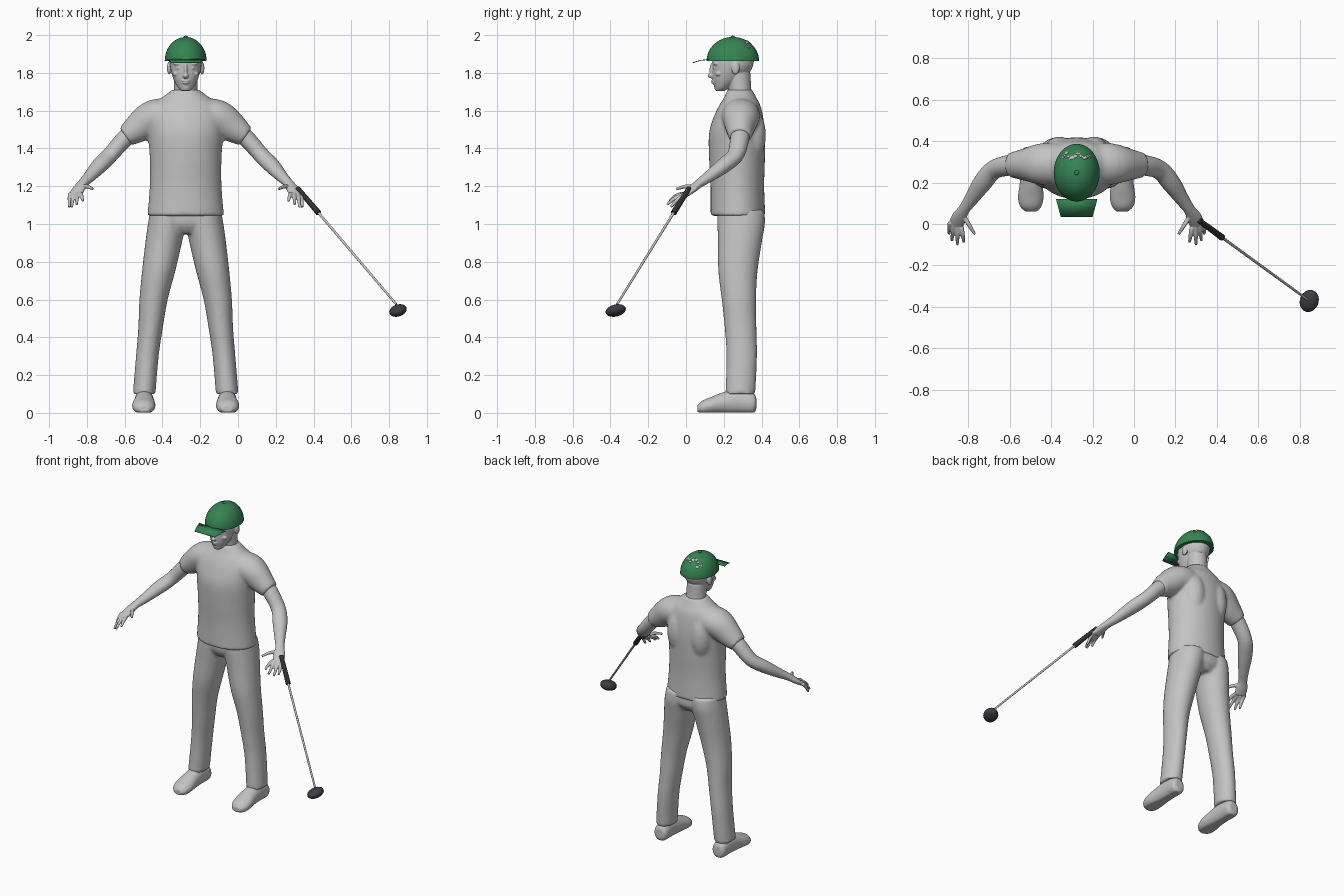
import bpy, bmesh, math, random
from mathutils import Vector, Matrix

if "Cube" in bpy.data.objects:
    bpy.data.objects.remove(bpy.data.objects["Cube"], do_unlink=True)

CX = -0.277  # the figure stands off centre, the club reaches out to its left
X, Y, Z = Vector((1, 0, 0)), Vector((0, 1, 0)), Vector((0, 0, 1))


def material(name, rgb):
    m = bpy.data.materials.new(name)
    m.use_nodes = True
    m.diffuse_color = (*rgb, 1)
    m.node_tree.nodes["Principled BSDF"].inputs["Base Color"].default_value = (*rgb, 1)
    return m


GREY = material("pale_grey", (0.55, 0.55, 0.55))
GREEN = material("cap_green", (0.035, 0.23, 0.085))
BLACK = material("grip_black", (0.03, 0.03, 0.03))
CHARCOAL = material("head_charcoal", (0.05, 0.045, 0.06))


def spline(stations, steps):
    """Catmull-Rom through the stations."""
    s = [Vector(p) for p in stations]
    out = []
    for i in range(len(s) - 1):
        p0, p1, p2, p3 = s[max(i - 1, 0)], s[i], s[i + 1], s[min(i + 2, len(s) - 1)]
        for k in range(steps):
            t = k / steps
            out.append(0.5 * (2 * p1 + (p2 - p0) * t + (2 * p0 - 5 * p1 + 4 * p2 - p3) * t * t
                              + (3 * p1 - p0 - 3 * p2 + p3) * t ** 3))
    return out + [s[-1]]


def loft(bm, stations, normal=None, side=1, sides=28, steps=5, floor=0.0):
    """Closed tube through (x, y, z, width, depth); rings face normal or the path."""
    pts = spline(stations, steps)
    rings = []
    for i, p in enumerate(pts):
        if normal is None:
            n = (pts[min(i + 1, len(pts) - 1)].xyz - pts[max(i - 1, 0)].xyz).normalized()
            u = n.cross(Z).normalized()
            v = u.cross(n)
        else:
            u, v = X, (Y if normal == Z else Z)
        ring = []
        for k in range(sides):
            a = 2 * math.pi * k / sides
            c = p.xyz + u * p[3] * math.cos(a) + v * p[4] * math.sin(a)
            ring.append(bm.verts.new((c.x * side, c.y, max(c.z, floor))))
        rings.append(ring)
    for r, q in zip(rings, rings[1:]):
        for k in range(sides):
            j = (k + 1) % sides
            bm.faces.new((r[k], r[j], q[j], q[k]))
    bm.faces.new(rings[0])
    bm.faces.new(rings[-1])


def ball(bm, centre, radii, turn=Matrix()):
    bmesh.ops.create_icosphere(bm, subdivisions=3, radius=1, matrix=Matrix.Translation(centre)
                               @ turn @ Matrix.Diagonal((*radii, 1)))


def finish(name, bm, mat, x=CX, voxel=0, relax=3):
    bmesh.ops.recalc_face_normals(bm, faces=bm.faces)
    me = bpy.data.meshes.new(name)
    bm.to_mesh(me)
    bm.free()
    me.materials.append(mat)
    ob = bpy.data.objects.new(name, me)
    ob.location.x = x
    bpy.context.collection.objects.link(ob)
    bpy.ops.object.select_all(action='DESELECT')
    bpy.context.view_layer.objects.active = ob
    ob.select_set(True)
    if voxel:  # blend the overlapping pieces into one skin
        r = ob.modifiers.new("blend", 'REMESH')
        r.mode, r.voxel_size, r.use_smooth_shade = 'VOXEL', voxel, True
        s = ob.modifiers.new("relax", 'SMOOTH')
        s.factor, s.iterations = 0.5, relax
    else:
        bpy.ops.object.shade_smooth_by_angle(angle=math.radians(40))
    return ob


# Shirt with sleeves
bm = bmesh.new()
loft(bm, [(0, .275, 1.043, .203, .145), (0, .272, 1.2, .19, .142), (0, .27, 1.35, .19, .148),
          (0, .27, 1.48, .2, .148), (0, .278, 1.57, .205, .13), (0, .285, 1.63, .18, .108),
          (0, .287, 1.67, .125, .085), (0, .285, 1.71, .073, .066)], Z, sides=40)
for s in (1, -1):
    loft(bm, [(.07, .29, 1.575, .1, .09), (.17, .29, 1.565, .1, .092),
              (.25, .287, 1.51, .078, .08), (.318, .285, 1.462, .06, .055)], side=s)
    ball(bm, (s * .085, .345, 1.47), (.075, .078, .15))  # shoulder blade
finish("shirt", bm, GREY, voxel=0.01, relax=4)

# Trousers
bm = bmesh.new()
loft(bm, [(0, .29, .95, .09, .085), (0, .292, 1.0, .18, .12), (0, .288, 1.08, .185, .12)], Z)
for s in (1, -1):
    loft(bm, [(.088, .29, 1.07, .1, .125), (.1, .292, 1.0, .1, .126), (.117, .285, .9, .097, .116),
              (.143, .275, .75, .088, .104), (.17, .28, .6, .075, .091), (.186, .289, .45, .065, .084),
              (.203, .295, .3, .06, .081), (.22, .288, .1, .06, .079)], Z, side=s)
finish("trousers", bm, GREY, voxel=0.01, relax=3)

for s, side in ((1, "left"), (-1, "right")):
    # Shoe
    bm = bmesh.new()
    loft(bm, [(.22, .372, .05, .025, .03), (.22, .355, .05, .046, .055), (.22, .28, .06, .05, .066),
              (.22, .2, .052, .055, .058), (.222, .13, .038, .062, .045), (.222, .085, .028, .052, .036),
              (.22, .06, .022, .028, .018)], Y, side=s, floor=.002)
    finish(side + "_shoe", bm, GREY, voxel=0.006)

    # Arm, palm, fingers and thumb
    bm = bmesh.new()
    loft(bm, [(.27, .287, 1.495, .05, .047), (.325, .284, 1.45, .05, .046), (.4, .262, 1.365, .046, .042),
              (.455, .2, 1.31, .046, .04), (.51, .12, 1.25, .034, .03), (.545, .07, 1.215, .028, .023),
              (.567, .033, 1.185, .036, .02), (.583, -.002, 1.157, .036, .015)], side=s)
    for base, tip in (((.612, .008, 1.16), (.617, -.047, 1.088)), ((.594, -.004, 1.157), (.603, -.08, 1.09)),
                      ((.575, -.012, 1.157), (.577, -.1, 1.103)), ((.557, -.018, 1.16), (.545, -.088, 1.122)),
                      ((.548, .04, 1.195), (.492, -.05, 1.185))):
        b, t = Vector(base), Vector(tip)
        mid = b.lerp(t, .5) + Z * .008
        loft(bm, [(*b, .012, .012), (*mid, .0105, .0105), (*t, .007, .007)], side=s, sides=12)
    finish(side + "_arm", bm, GREY, voxel=0.004, relax=2)

# Head with neck and facial features
bm = bmesh.new()
loft(bm, [(0, .18, 1.705, .024, .025), (0, .195, 1.728, .045, .046), (0, .213, 1.77, .066, .074),
          (0, .222, 1.82, .08, .083), (0, .225, 1.87, .084, .085), (0, .235, 1.92, .07, .08)], Z)
loft(bm, [(0, .295, 1.62, .08, .066), (0, .287, 1.7, .064, .06), (0, .275, 1.8, .062, .066)], Z)
ball(bm, (0, .255, 1.865), (.088, .105, .1))
ball(bm, (0, .14, 1.815), (.01, .016, .04))    # nose bridge
ball(bm, (0, .135, 1.785), (.016, .021, .014))  # nose tip
ball(bm, (0, .146, 1.758), (.024, .014, .006))  # upper lip
ball(bm, (0, .148, 1.747), (.021, .014, .006))  # lower lip
ball(bm, (0, .163, 1.722), (.02, .014, .012))   # chin
for s in (1, -1):
    ball(bm, (s * .033, .165, 1.848), (.034, .022, .01))   # brow
    ball(bm, (s * .05, .175, 1.795), (.02, .02, .014))     # cheekbone
    ball(bm, (s * .034, .153, 1.825), (.013, .01, .007))   # eye
    ball(bm, (s * .087, .262, 1.825), (.012, .022, .034))  # ear
finish("head", bm, GREY, voxel=0.004, relax=2)

# Cap crown with its button
CAP, RAD = Vector((0, .248, 1.862)), Vector((.111, .139, .128))
bm = bmesh.new()
rise = [math.radians(a) for a in range(0, 89, 4)]
loft(bm, [(0, CAP.y, CAP.z + RAD.z * math.sin(a), RAD.x * math.cos(a), RAD.y * math.cos(a))
          for a in rise], Z, sides=40, steps=1)
ball(bm, (0, CAP.y, 1.99), (.012, .012, .007))
finish("cap_crown", bm, GREEN)

# Cap visor: thin bent plate, narrower at the front
bm = bmesh.new()
rows = [(.035, 1.856, .077), (.075, 1.868, .088), (.12, 1.873, .1)]
verts = [[bm.verts.new((s * w, y, z)) for s in (-1, 1)] for y, z, w in rows]
for a, b in zip(verts, verts[1:]):
    bm.faces.new((a[0], a[1], b[1], b[0]))
visor = finish("cap_visor", bm, GREEN)
visor.modifiers.new("thickness", 'SOLIDIFY').thickness = 0.004

# Ragged hair patches showing at the back of the crown
random.seed(4)
bm = bmesh.new()
for i in range(16):
    x = -.066 + i * .0085
    y = .325 + .012 * math.sin(i * .9) + random.uniform(-.008, .008)
    h = math.sqrt(1 - (x / RAD.x) ** 2 - ((y - CAP.y) / RAD.y) ** 2)
    n = Vector((x / RAD.x ** 2, (y - CAP.y) / RAD.y ** 2, h / RAD.z)).normalized()
    ball(bm, (x, y, CAP.z + RAD.z * h), (random.uniform(.005, .011), random.uniform(.004, .01), .003),
         n.to_track_quat('Z', 'Y').to_matrix().to_4x4())
finish("hair_patches", bm, GREY)

# Golf club: grip, shaft and head
top, grip_end, tip = Vector((.315, .017, 1.19)), Vector((.427, -.066, 1.058)), Vector((.838, -.365, .575))
for name, a, b, r0, r1, mat in (("club_grip", top, grip_end, .013, .016, BLACK),
                                ("club_shaft", grip_end, tip, .007, .006, GREY)):
    bm = bmesh.new()
    loft(bm, [(*a, r0, r0), (*b, r1, r1)], sides=14, steps=1)
    finish(name, bm, mat, x=0)
bm = bmesh.new()
tilt = Matrix.Rotation(math.radians(-15), 4, 'Y') @ Matrix.Rotation(math.radians(10), 4, 'X')
ball(bm, (.847, -.372, .542), (.046, .056, .031), tilt @ Matrix.Rotation(math.radians(-25), 4, 'Z'))
finish("club_head", bm, CHARCOAL, x=0)
